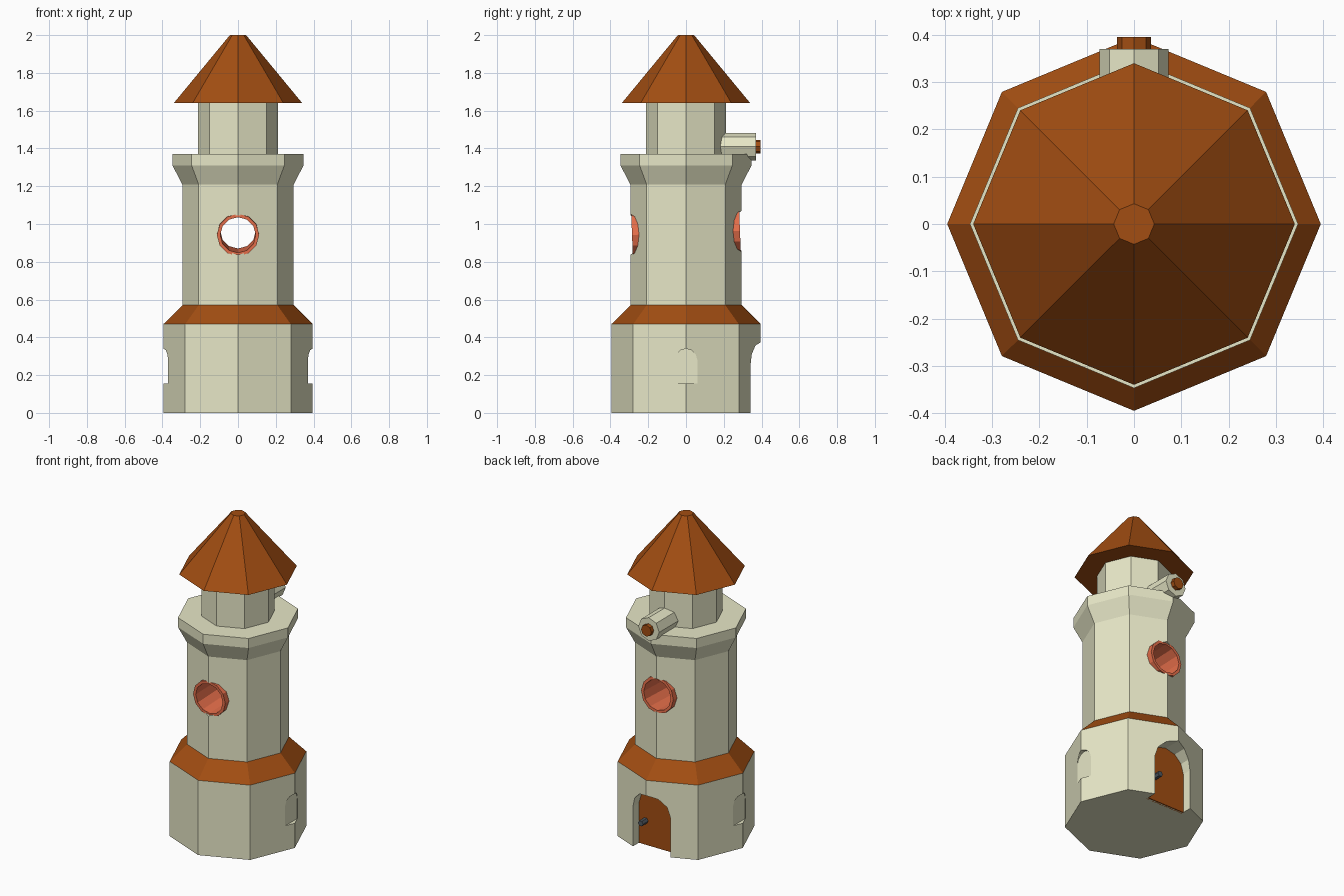
import bpy, bmesh
from math import sin, cos, pi, radians
from mathutils import Matrix

if "Cube" in bpy.data.objects:
    bpy.data.objects.remove(bpy.data.objects["Cube"])


def material(name, rgb):
    m = bpy.data.materials.new(name)
    m.diffuse_color = (*rgb, 1)
    m.use_nodes = True
    m.node_tree.nodes["Principled BSDF"].inputs["Base Color"].default_value = m.diffuse_color
    return m


CREAM = material("cream", (0.80, 0.80, 0.57))
RUST = material("rust", (0.36, 0.075, 0.006))
CORAL = material("coral", (0.80, 0.16, 0.07))
STEEL = material("steel", (0.08, 0.10, 0.12))


def finish(name, bm, mat):
    bmesh.ops.recalc_face_normals(bm, faces=bm.faces)
    me = bpy.data.meshes.new(name)
    bm.to_mesh(me)
    bm.free()
    if mat:
        me.materials.append(mat)
    ob = bpy.data.objects.new(name, me)
    bpy.context.collection.objects.link(ob)
    return ob


def lathe(name, rings, mat, n=8, matrix=Matrix(), tube=False):
    """Faceted solid from (radius, height) rings; tube joins last ring to first."""
    bm = bmesh.new()
    loops = [[bm.verts.new(matrix @ Matrix.Translation(
        (r * cos(2 * pi * i / n), r * sin(2 * pi * i / n), z)).translation)
        for i in range(n)] for r, z in rings]
    pairs = list(zip(loops, loops[1:]))
    if tube:
        pairs.append((loops[-1], loops[0]))
    else:
        bm.faces.new(loops[0])
        bm.faces.new(loops[-1])
    for a, b in pairs:
        for i in range(n):
            j = (i + 1) % n
            bm.faces.new((a[i], a[j], b[j], b[i]))
    return finish(name, bm, mat)


def arch(name, r, z0, spring, y0, y1, mat, turn=0, rise=1.0):
    """Arched slab between y0 and y1, turned about the tower axis."""
    pts = [(-r, z0), (r, z0)] + [
        (r * cos(pi * i / 6), spring + rise * r * sin(pi * i / 6)) for i in range(7)]
    bm = bmesh.new()
    face = bm.faces.new([bm.verts.new((x, y0, z)) for x, z in pts])
    new = bmesh.ops.extrude_face_region(bm, geom=[face])["geom"]
    bmesh.ops.translate(bm, vec=(0, y1 - y0, 0),
                        verts=[v for v in new if isinstance(v, bmesh.types.BMVert)])
    bm.transform(Matrix.Rotation(radians(turn), 4, 'Z'))
    return finish(name, bm, mat)


def cut(target, cutter):
    mod = target.modifiers.new("cut", 'BOOLEAN')
    mod.operation = 'DIFFERENCE'
    mod.solver = 'EXACT'
    mod.object = cutter
    bpy.context.view_layer.objects.active = target
    bpy.ops.object.modifier_apply(modifier=mod.name)
    bpy.data.objects.remove(cutter)


def along_y(z, tilt=0):
    return Matrix.Translation((0, 0, z)) @ Matrix.Rotation(radians(tilt - 90), 4, 'X')


# Ground floor with side window recesses and rear doorway
base = lathe("base", [(0.395, 0), (0.395, 0.47)], CREAM)
for turn in (90, -90):
    cut(base, arch("window_cutter", 0.06, 0.155, 0.28, 0.37, 0.5, None, turn))
cut(base, arch("door_cutter", 0.13, -0.05, 0.25, 0.275, 0.5, None, 0, 0.95))

# Door and knob
arch("door", 0.13, 0.0, 0.25, 0.265, 0.282, RUST, 0, 0.95)
lathe("door_knob", [(0.018, 0.275), (0.018, 0.333)], STEEL, 6,
      Matrix.Translation((0.083, 0, 0)) @ along_y(0.153))

# Skirt roof, shaft with flared deck, upper room and main roof
lathe("skirt_roof", [(0.395, 0.47), (0.295, 0.57)], RUST)
shaft = lathe("shaft", [(0.295, 0.57), (0.295, 1.21), (0.347, 1.31), (0.347, 1.37)], CREAM)
lathe("upper_room", [(0.212, 1.37), (0.212, 1.64)], CREAM)
lathe("main_roof", [(0.34, 1.64), (0.043, 2.0)], RUST)

# Round opening through the shaft, lined with a slightly tilted tube
axis = along_y(0.953, 2.2)
cut(shaft, lathe("opening_cutter", [(0.105, -0.5), (0.105, 0.5)], None, 12, axis))
lathe("opening_lining", [(0.112, -0.286), (0.112, 0.286), (0.094, 0.286), (0.094, -0.286)],
      CORAL, 12, axis, tube=True)

# Telescope at the back of the upper room
lathe("telescope", [(0.073, 0.12), (0.073, 0.37)], CREAM, 8, along_y(1.41))
lathe("telescope_lens", [(0.036, 0.36), (0.036, 0.395)], RUST, 8, along_y(1.41))
